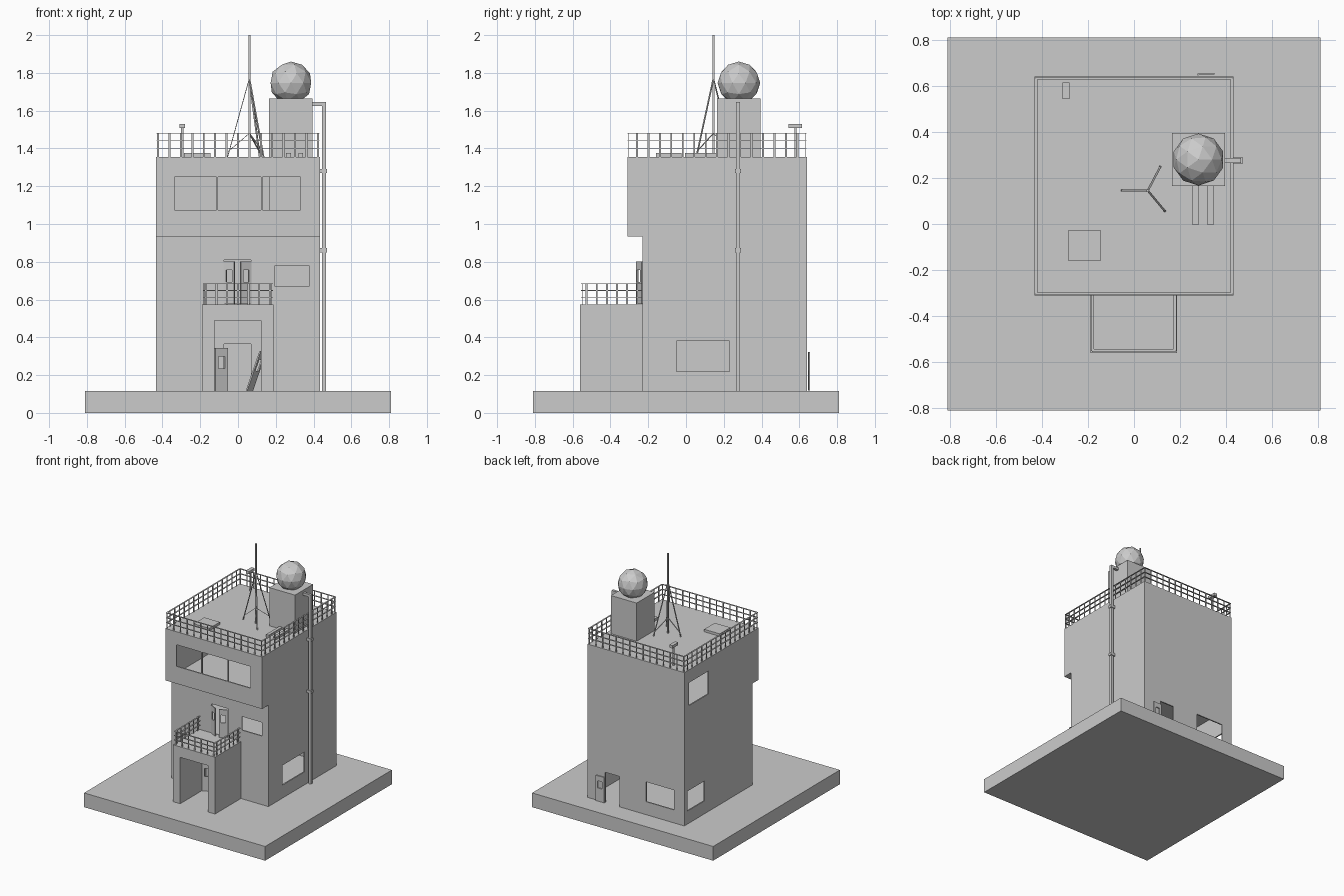
import bpy, bmesh
from math import radians
from mathutils import Matrix, Vector

if "Cube" in bpy.data.objects:
    bpy.data.objects.remove(bpy.data.objects["Cube"])


def make(name, bm):
    me = bpy.data.meshes.new(name)
    bm.to_mesh(me)
    bm.free()
    ob = bpy.data.objects.new(name, me)
    bpy.context.collection.objects.link(ob)
    return ob


def add_box(bm, x0, x1, y0, y1, z0, z1):
    m = Matrix.Translation(((x0 + x1) / 2, (y0 + y1) / 2, (z0 + z1) / 2))
    bmesh.ops.create_cube(bm, size=1, matrix=m @ Matrix.Diagonal((x1 - x0, y1 - y0, z1 - z0, 1)))


def boxes(name, *dims):
    bm = bmesh.new()
    for d in dims:
        add_box(bm, *d)
    return make(name, bm)


def cut(ob, *dims):
    cutter = boxes("cutter", *dims)
    cutter.hide_render = True
    mod = ob.modifiers.new("cut", 'BOOLEAN')
    mod.operation, mod.solver, mod.object = 'DIFFERENCE', 'EXACT', cutter
    bpy.context.view_layer.objects.active = ob
    bpy.ops.object.modifier_apply(modifier=mod.name)
    bpy.data.objects.remove(cutter)


def add_bar(bm, a, b, w=0.009, t=0.003):
    # flat bar from a to b, w wide horizontally
    a, b = Vector(a), Vector(b)
    z = (b - a).normalized()
    x = Vector((0, 0, 1)).cross(z)
    x = x.normalized() if x.length > 1e-4 else Vector((1, 0, 0))
    y = z.cross(x)
    rot = Matrix((x, y, z)).transposed().to_4x4()
    bmesh.ops.create_cube(bm, size=1, matrix=Matrix.Translation((a + b) / 2) @ rot
                          @ Matrix.Diagonal((w, t, (b - a).length, 1)))


def railing(name, runs, z, h, levels):
    # runs: (start xy, end xy, post count, end margin)
    bm = bmesh.new()
    for a, b, n, margin in runs:
        a, b = Vector((*a, z)), Vector((*b, z))
        d = (b - a).normalized()
        wx, wy = (0.005, 0.0015) if abs(d.x) > 0.5 else (0.0015, 0.005)
        for i in range(n):
            p = (a + d * margin).lerp(b - d * margin, i / (n - 1))
            add_box(bm, p.x - wx, p.x + wx, p.y - wy, p.y + wy, z, z + h)
        for lv in levels:
            up = Vector((0, 0, lv))
            add_bar(bm, a + up, b + up, 0.012, 0.003)
    return make(name, bm)


def door(name, w, h, loc, turn, tilt=0):
    # leaf hinged at its lower left corner, with a window hole
    t = 0.004
    x0, x1, z0, z1 = w * .25, w * .78, h * .52, h * .8
    ob = boxes(name, (0, w, -t, t, 0, z0), (0, w, -t, t, z1, h),
               (0, x0, -t, t, z0, z1), (x1, w, -t, t, z0, z1))
    ob.matrix_world = (Matrix.Translation(loc) @ Matrix.Rotation(radians(tilt), 4, 'Y')
                       @ Matrix.Rotation(radians(turn), 4, 'Z'))
    return ob


# Ground slab
boxes("base", (-.81, .81, -.81, .81, 0, .115))

# Tower walls: stepped side profile swept across the width
bm = bmesh.new()
prof = [(-.23, .115), (.64, .115), (.64, 1.355), (-.31, 1.355), (-.31, .935), (-.23, .935)]
f = bm.faces.new([bm.verts.new((-.433, y, z)) for y, z in prof])
ext = bmesh.ops.extrude_face_region(bm, geom=[f])
bmesh.ops.translate(bm, vec=(.866, 0, 0), verts=[v for v in ext["geom"] if isinstance(v, bmesh.types.BMVert)])
bmesh.ops.recalc_face_normals(bm, faces=bm.faces)
walls = make("building_walls", bm)
# Rooms on three storeys
cut(walls, (-.423, .423, -.22, .63, .08, .565), (-.423, .423, -.22, .63, .575, .935),
    (-.423, .423, -.30, .63, .945, 1.345))
# Windows and doorways
cut(walls,
    (-.335, -.113, -.35, -.25, 1.075, 1.25), (-.105, .122, -.35, -.25, 1.075, 1.25),
    (.13, .33, -.35, -.25, 1.075, 1.25),
    (.195, .375, -.27, -.2, .67, .78),
    (-.075, .07, -.27, -.2, .578, .81), (-.075, .07, -.27, -.2, .08, .365),
    (.4, .46, -.05, .23, .22, .38),
    (-.34, -.09, .6, .68, .22, .38), (.145, .275, .6, .68, .08, .36),
    (-.46, -.4, .38, .60, .22, .38), (-.46, -.4, .33, .58, 1.065, 1.25))

# Stair block inside the top room and above the roof
boxes("stair_block", (.165, .395, .165, .395, .945, 1.664))

# Porch
porch = boxes("porch", (-.19, .187, -.56, -.23, .115, .575))
cut(porch, (-.125, .123, -.6, -.2, .08, .49))

# Railings
railing("roof_railing", [((-.428, -.303), (.428, -.303), 15, .005),
                         ((-.428, .633), (.428, .633), 15, .005),
                         ((-.426, -.305), (-.426, .635), 15, .045),
                         ((.426, -.305), (.426, .635), 15, .045)],
        1.355, .127, (.125, .085, .045))
railing("porch_railing", [((-.182, -.55), (.18, -.55), 7, .011),
                          ((-.18, -.552), (-.18, -.232), 6, .026),
                          ((.178, -.552), (.178, -.232), 6, .026)],
        .575, .11, (.108, .073, .038))

# Doors: balcony pair, broken entrance pair, open back door
door("balcony_door_left", .064, .225, (-.075, -.232, .577), -28)
door("balcony_door_right", .064, .225, (.07, -.232, .577), 208)
door("entrance_door_left", .075, .228, (-.122, -.285, .116), 28)
door("entrance_door_right", .07, .222, (.045, -.33, .118), 65, 19)
door("back_door", .075, .205, (.275, .65, .118), 2)

# Faceted dome
bm = bmesh.new()
bmesh.ops.create_icosphere(bm, subdivisions=2, radius=.113, matrix=Matrix.Translation((.28, .28, 1.747)))
make("radar_dome", bm)

# Drain pipe with brackets
boxes("side_pipe", (.445, .465, .266, .286, .115, 1.645), (.39, .465, .266, .286, 1.625, 1.645))
boxes("pipe_brackets", *[(.428, .472, .26, .292, z, z + .022) for z in (.85, 1.27)])

# Antenna mast on a braced tripod
bm = bmesh.new()
cx, cy = .06, .145
add_box(bm, cx - .005, cx + .005, cy - .005, cy + .005, 1.355, 2.0)
for fx, fy in ((-.055, .145), (.115, .25), (.135, .055)):
    add_bar(bm, (cx, cy, 1.77), (fx, fy, 1.355), .009, .004)
    mid = Vector((fx, fy, 1.375)).lerp(Vector((cx, cy, 1.77)), .02)
    add_bar(bm, (cx, cy, 1.48), mid, .007, .003)
make("antenna", bm)

# Roof fittings
boxes("roof_hatch", (-.285, -.145, -.16, -.025, 1.355, 1.375))
boxes("roof_ducts", (.255, .28, -.005, .165, 1.355, 1.375), (.32, .345, -.005, .165, 1.355, 1.375))
boxes("roof_lamp", (-.301, -.289, .574, .586, 1.355, 1.51), (-.31, -.281, .542, .615, 1.508, 1.53))
